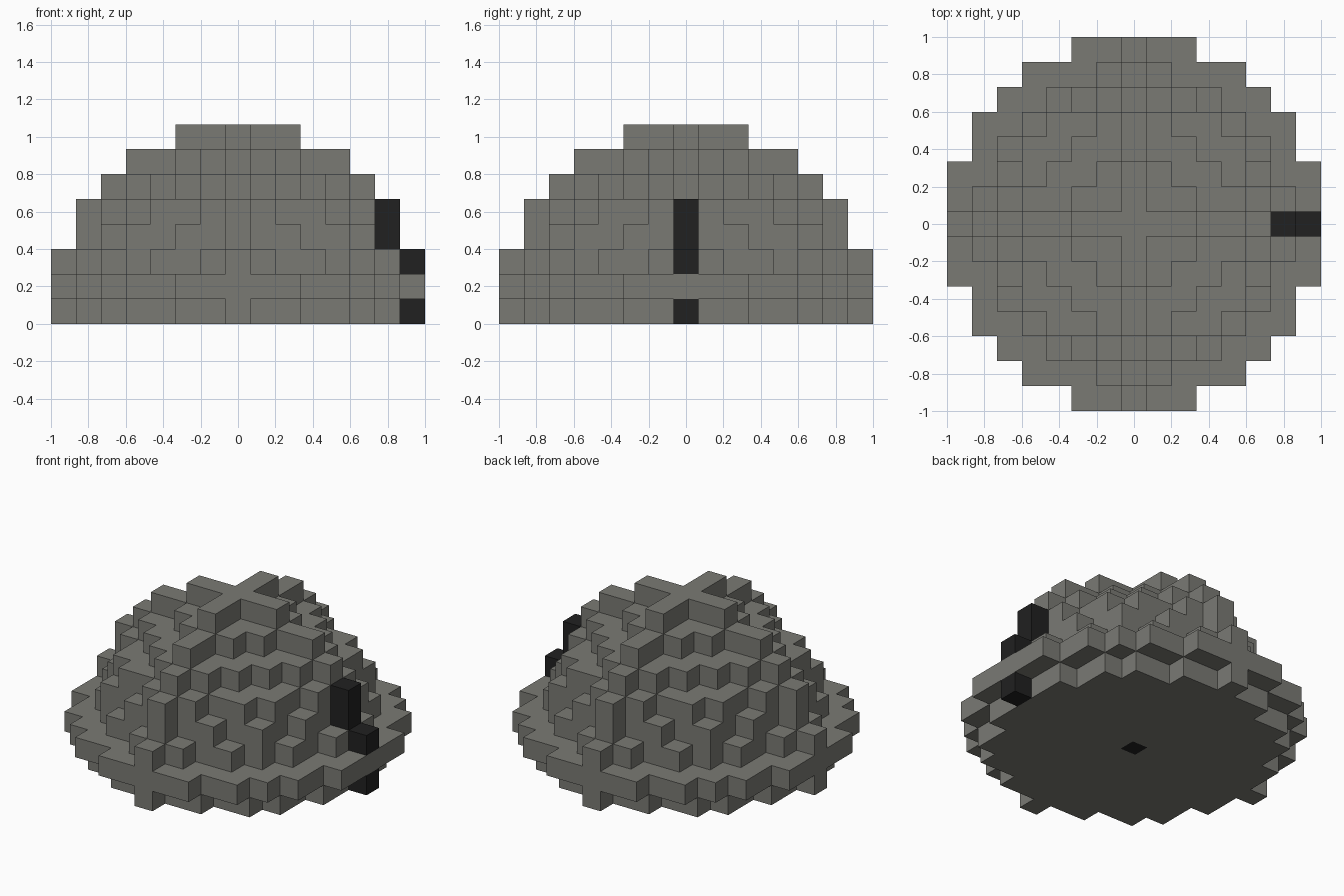
import bpy
import bmesh
from mathutils import Vector

if "Cube" in bpy.data.objects:
    bpy.data.objects.remove(bpy.data.objects["Cube"], do_unlink=True)

CELL = 2 / 15          # edge of one block
CORE_R2 = 42           # squared radius of the stepped dome, in blocks
RING_R2 = 53           # squared radius of the raised rings, in blocks


def make_material(name, rgb):
    mat = bpy.data.materials.new(name)
    mat.use_nodes = True
    color = (*rgb, 1)
    mat.diffuse_color = color
    mat.node_tree.nodes["Principled BSDF"].inputs["Base Color"].default_value = color
    return mat


stone = make_material("stone grey", (0.195, 0.195, 0.175))
black = make_material("soot black", (0.015, 0.015, 0.015))

AXES = [Vector(a) for a in ((1, 0, 0), (0, 1, 0), (0, 0, 1))]


def build_blocks(name, cells, filled, materials):
    """Make the exposed block faces of the given cells as one mesh."""
    bm = bmesh.new()
    for cell in sorted(cells):
        middle = Vector(cell) + Vector((0, 0, 0.5))
        for n in range(3):
            u, v = AXES[(n + 1) % 3] / 2, AXES[(n + 2) % 3] / 2
            for sign in (1, -1):
                out = AXES[n] * sign
                if tuple(int(c) for c in Vector(cell) + out) in filled:
                    continue
                mid = middle + out / 2
                corners = [mid - u - v, mid + u - v, mid + u + v, mid - u + v]
                bm.faces.new([bm.verts.new(c * CELL) for c in corners[::sign]])
    bmesh.ops.remove_doubles(bm, verts=bm.verts, dist=0.001)
    # Small dark square in the middle of the underside
    if len(materials) > 1:
        hub = [f for f in bm.faces
               if f.normal.z < -0.5 and f.calc_center_median().length < 0.01]
        bmesh.ops.inset_region(bm, faces=hub, thickness=0.013)
        for f in hub:
            f.material_index = 1
    mesh = bpy.data.meshes.new(name)
    bm.to_mesh(mesh)
    bm.free()
    for mat in materials:
        mesh.materials.append(mat)
    obj = bpy.data.objects.new(name, mesh)
    bpy.context.collection.objects.link(obj)
    return obj


# Sort every block of the half ball into a part
span = range(-7, 8)
core, ribs, base_ring, markers = set(), set(), set(), set()
for x in span:
    for y in span:
        for z in range(8):
            d2 = x * x + y * y + z * z
            if d2 <= CORE_R2:
                core.add((x, y, z))
            elif z == 1 and x * x + y * y <= RING_R2:
                base_ring.add((x, y, z))
            elif x * y == 0 and d2 <= RING_R2:
                # The lower part of the +x rib is dark
                dark = x >= 6 and z <= 4
                (markers if dark else ribs).add((x, y, z))

filled = core | ribs | base_ring | markers
build_blocks("stepped_dome", core, filled, [stone, black])
build_blocks("crossed_ribs", ribs, filled, [stone])
build_blocks("base_ring", base_ring, filled, [stone])
build_blocks("dark_side_blocks", markers, filled, [black])
